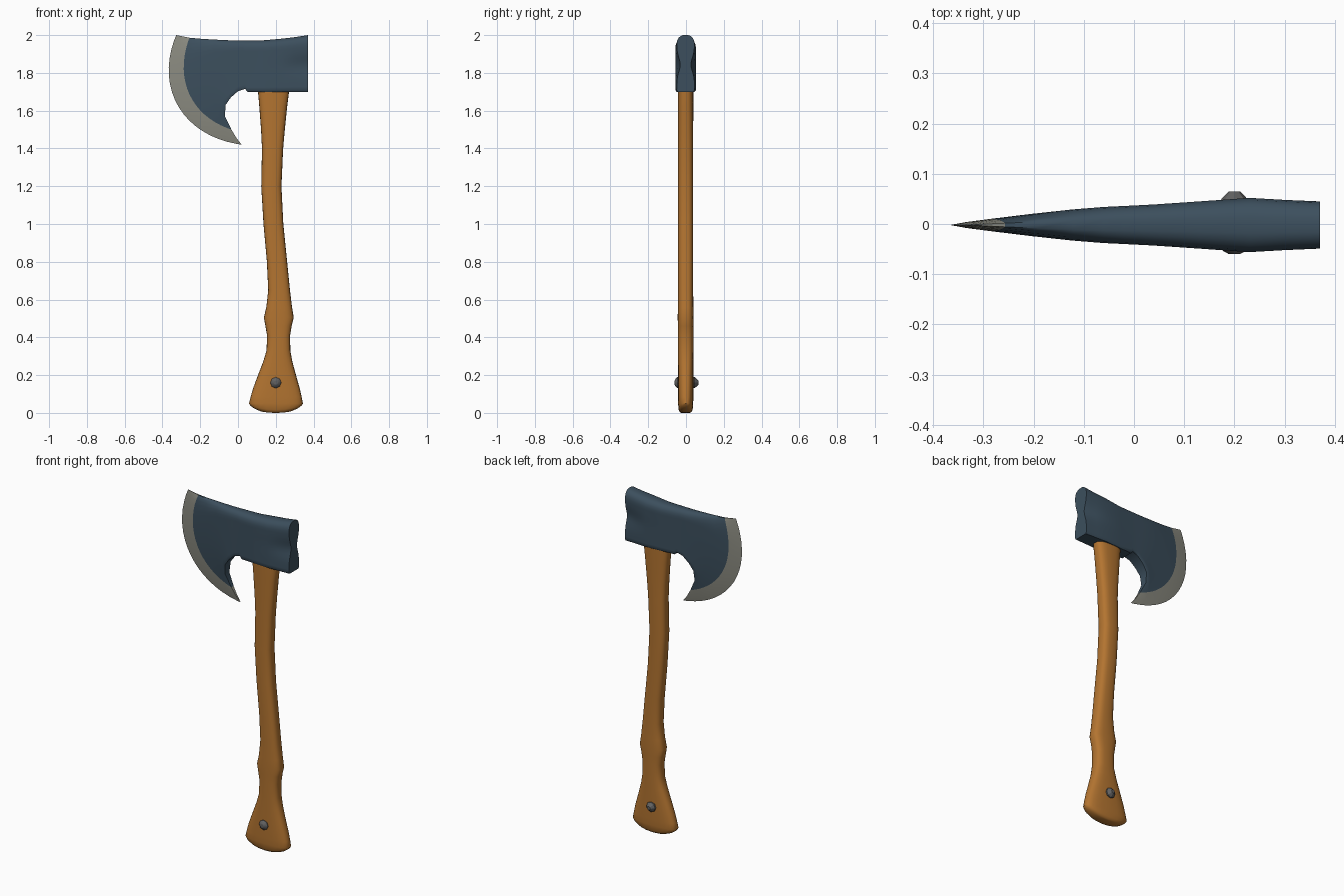
import bpy, bmesh, math
from mathutils import Vector

if "Cube" in bpy.data.objects:
    bpy.data.objects.remove(bpy.data.objects["Cube"])

Y0 = -0.002  # the axe sits a hair forward of centre


def material(name, rgb):
    m = bpy.data.materials.new(name)
    m.diffuse_color = (*rgb, 1)
    m.use_nodes = True
    m.node_tree.nodes["Principled BSDF"].inputs["Base Color"].default_value = m.diffuse_color
    return m


STEEL = material("dark_blue_steel", (0.045, 0.078, 0.11))
EDGE = material("ground_edge_grey", (0.26, 0.26, 0.22))
WOOD = material("orange_wood", (0.45, 0.175, 0.03))
RIVET = material("rivet_grey", (0.12, 0.12, 0.12))


def finish(name, bm, mats, angle):
    bmesh.ops.remove_doubles(bm, verts=bm.verts, dist=0.0003)
    bmesh.ops.recalc_face_normals(bm, faces=bm.faces)
    me = bpy.data.meshes.new(name)
    bm.to_mesh(me)
    bm.free()
    for m in mats:
        me.materials.append(m)
    ob = bpy.data.objects.new(name, me)
    bpy.context.collection.objects.link(ob)
    bpy.ops.object.select_all(action='DESELECT')
    ob.select_set(True)
    bpy.context.view_layer.objects.active = ob
    bpy.ops.object.shade_smooth_by_angle(angle=math.radians(angle))
    return ob


def bridge(bm, a, b, mat=0):
    n = len(a)
    for i in range(n):
        j = (i + 1) % n
        bm.faces.new((a[i], a[j], b[j], b[i])).material_index = mat


def strip_cap(bm, ring, first):
    """Close a front/back symmetric ring; ring[first+i] mirrors ring[-1-i]."""
    n = len(ring)
    left = ring[first:first + (n - first + 1) // 2]
    right = [ring[(-i - (0 if first else 1)) % n] if not first else ring[n - 1 - i + first]
             if n - 1 - i + first < n else ring[0] for i in range(len(left))]
    for i in range(len(left) - 1):
        vs = []
        for v in (left[i], left[i + 1], right[i + 1], right[i]):
            if v not in vs:
                vs.append(v)
        if len(vs) > 2:
            bm.faces.new(vs)


# ---- axe head: curved stations from poll to cutting edge -----------------
def bez(p, t):
    p = [Vector(q) for q in p]
    if len(p) == 2:
        return p[0].lerp(p[1], t)
    s = 1 - t
    return p[0] * s**3 + p[1] * 3 * s * s * t + p[2] * 3 * s * t * t + p[3] * t**3


# (half thickness, control points in x,z from top to bottom)
stations = [
    (.047, [(.37, 2.0), (.37, 1.70)]),
    (.050, [(.30, 1.989), (.30, 1.70)]),
    (.054, [(.23, 1.981), (.23, 1.70)]),
    (.047, [(.13, 1.972), (.13, 1.70)]),
    (.041, [(.04, 1.972), (.05, 1.70)]),
    (.040, [(.02, 1.972), (.038, 1.715)]),
    (.038, [(-.02, 1.972), (.00, 1.703)]),
    (.036, [(-.06, 1.973), (-.06, 1.88), (-.05, 1.76), (-.038, 1.67)]),
    (.031, [(-.12, 1.976), (-.13, 1.87), (-.11, 1.74), (-.066, 1.63)]),
    (.022, [(-.19, 1.98), (-.235, 1.82), (-.18, 1.67), (-.069, 1.57)]),
    (.012, [(-.257, 1.986), (-.34, 1.77), (-.25, 1.57), (-.035, 1.50)]),
    (.006, [(-.297, 1.994), (-.402, 1.74), (-.276, 1.505), (-.006, 1.452)]),
    (.0, [(-.327, 2.0), (-.446, 1.72), (-.29, 1.46), (.02, 1.42)]),
]
# (position along station, thickness factor): round top, nearly square bottom
rows = [(0, .3), (.015, .55), (.045, .78), (.09, .93), (.15, 1)] + \
       [(.15 + .82 * i / 14, 1) for i in range(1, 15)] + [(1, .88)]

bm = bmesh.new()
rings = []
for k, (half, ctrl) in enumerate(stations):
    pinch = (.4, .12)[k] if k < 2 else 0     # waisted sides at the poll
    front, back = [], []
    for t, f in rows:
        p = bez(ctrl, t)
        h = half * f * (1 - pinch * math.exp(-((t - .52) / .17) ** 2))
        front.append(bm.verts.new((p.x, Y0 - h, p.y)))
        back.append(bm.verts.new((p.x, Y0 + h, p.y)))
    rings.append(front + back[::-1])
for k in range(len(rings) - 1):
    bridge(bm, rings[k], rings[k + 1], 1 if k >= len(rings) - 3 else 0)
strip_cap(bm, rings[0], 0)
finish("axe_head", bm, [STEEL, EDGE], 45)

# ---- handle: rounded sections (z, left, right, half depth, end curve) -----
sections = [
    (.0, .12, .28, .022, .008), (.004, .085, .317, .030, .02),
    (.016, .066, .336, .037, .022), (.05, .058, .344, .040, .0),
    (.085, .067, .337, .041, 0), (.13, .08, .327, .041, 0),
    (.20, .106, .307, .041, 0), (.27, .133, .288, .041, 0),
    (.33, .151, .277, .041, 0), (.41, .154, .276, .041, 0),
    (.46, .145, .284, .041, 0), (.505, .137, .295, .042, 0),
    (.56, .150, .286, .041, 0), (.65, .160, .275, .040, 0),
    (.80, .153, .260, .040, 0), (1.0, .135, .240, .040, 0),
    (1.2, .123, .230, .040, 0), (1.4, .127, .239, .040, 0),
    (1.5, .122, .248, .040, 0), (1.62, .113, .260, .041, 0),
    (1.70, .106, .270, .041, 0), (1.78, .103, .273, .041, 0),
]
N = 24
bm = bmesh.new()
rings = []
for z, x0, x1, hy, curve in sections:
    ring = []
    for i in range(N):
        a = 2 * math.pi * i / N
        c, s = math.cos(a), math.sin(a)
        u = math.copysign(abs(c) ** .72, c)
        v = math.copysign(abs(s) ** .72, s)
        ring.append(bm.verts.new(((x0 + x1) / 2 + u * (x1 - x0) / 2,
                                  Y0 + v * hy, z + curve * u * u)))
    rings.append(ring)
for a, b in zip(rings, rings[1:]):
    bridge(bm, a, b)
for ring in (rings[0], rings[-1]):
    for i in range(N // 2):
        vs = list(dict.fromkeys((ring[i], ring[i + 1], ring[-i - 1], ring[-i % N])))
        bm.faces.new(vs)
finish("handle", bm, [WOOD], 40)

# ---- rivet: a faceted dome on each side of the grip ----------------------
for name, side, tip in (("front_rivet", -1, .060), ("back_rivet", 1, .065)):
    bm = bmesh.new()
    prev = None
    for r, y in ((.030, .030), (.029, .046), (.022, .054), (.011, tip)):
        ring = [bm.verts.new((.20 + r * math.cos(math.tau * i / 8), side * y,
                              .16 + r * math.sin(math.tau * i / 8))) for i in range(8)]
        if prev:
            bridge(bm, prev, ring)
        prev = ring
    bm.faces.new(prev)
    finish(name, bm, [RIVET], 30)
